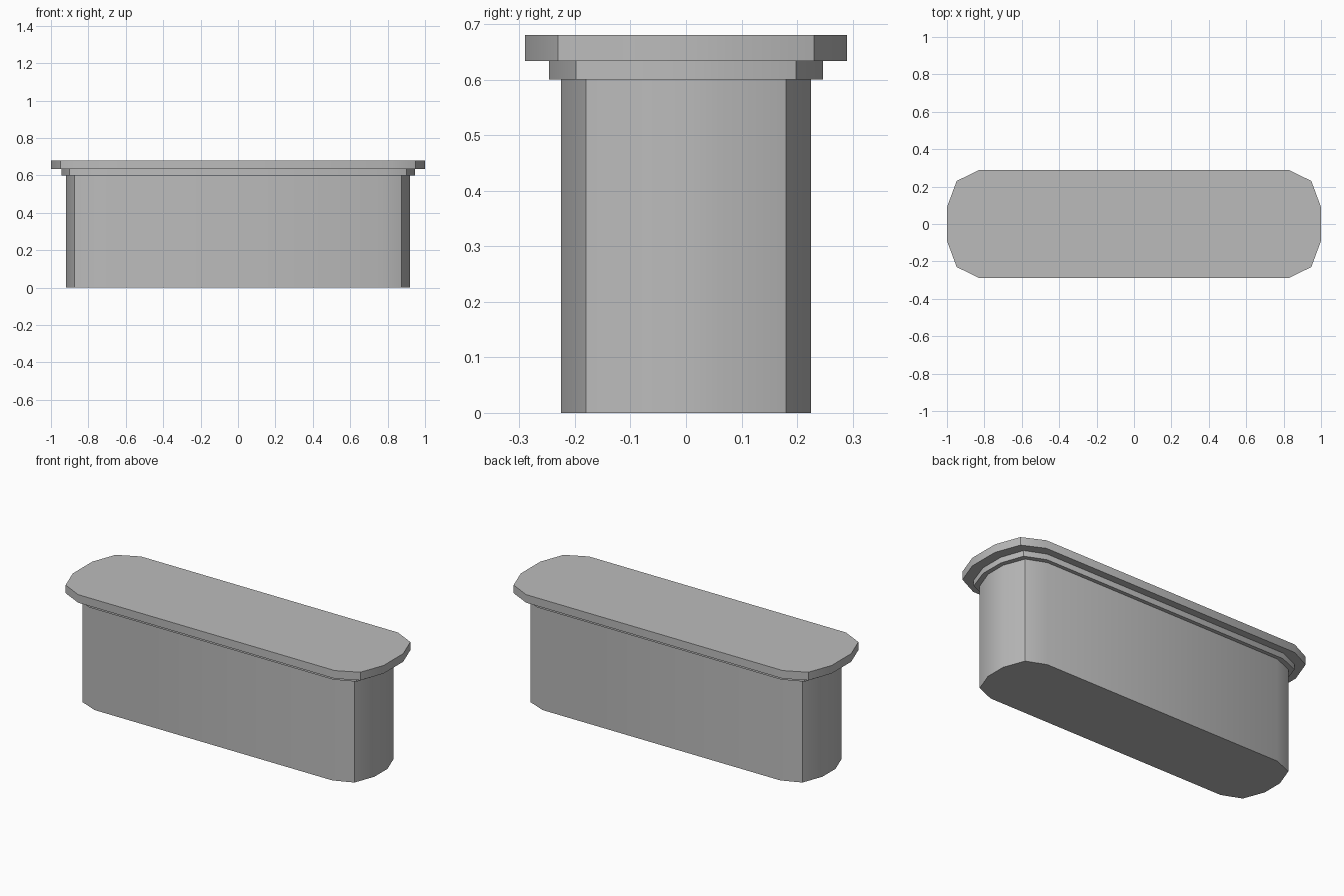
import bpy
import bmesh
import math

cube = bpy.data.objects.get("Cube")
if cube:
    bpy.data.objects.remove(cube, do_unlink=True)

grey = bpy.data.materials.new("plain grey")
grey.use_nodes = True
colour = (0.5, 0.5, 0.5, 1)
grey.diffuse_color = colour
grey.node_tree.nodes["Principled BSDF"].inputs["Base Color"].default_value = colour


def rounded_slab(name, corner, bottom, top):
    """Extrude a rounded rectangle from the points of its +x +y corner."""
    flipped = corner[::-1]
    outline = (corner
               + [(-x, y) for x, y in flipped]
               + [(-x, -y) for x, y in corner]
               + [(x, -y) for x, y in flipped])
    bm = bmesh.new()
    base = bm.faces.new([bm.verts.new((x, y, bottom)) for x, y in outline])
    result = bmesh.ops.extrude_face_region(bm, geom=[base], use_keep_orig=True)
    verts = [v for v in result["geom"] if isinstance(v, bmesh.types.BMVert)]
    bmesh.ops.translate(bm, verts=verts, vec=(0, 0, top - bottom))
    bmesh.ops.recalc_face_normals(bm, faces=bm.faces[:])
    mesh = bpy.data.meshes.new(name)
    bm.to_mesh(mesh)
    bm.free()
    mesh.materials.append(grey)
    obj = bpy.data.objects.new(name, mesh)
    bpy.context.collection.objects.link(obj)
    # Soft walls with a crisp edge at each corner's middle
    bpy.ops.object.select_all(action="DESELECT")
    obj.select_set(True)
    bpy.context.view_layer.objects.active = obj
    bpy.ops.object.shade_smooth_by_angle(angle=math.radians(30))
    return obj


# Deep body, narrow collar and overhanging lid
rounded_slab("body", [(0.92, 0.06), (0.875, 0.18), (0.765, 0.225)], 0, 0.6)
rounded_slab("collar", [(0.945, 0.07), (0.9, 0.198), (0.785, 0.247)], 0.6, 0.633)
rounded_slab("lid", [(1, 0.09), (0.948, 0.23), (0.826, 0.29)], 0.633, 0.68)
